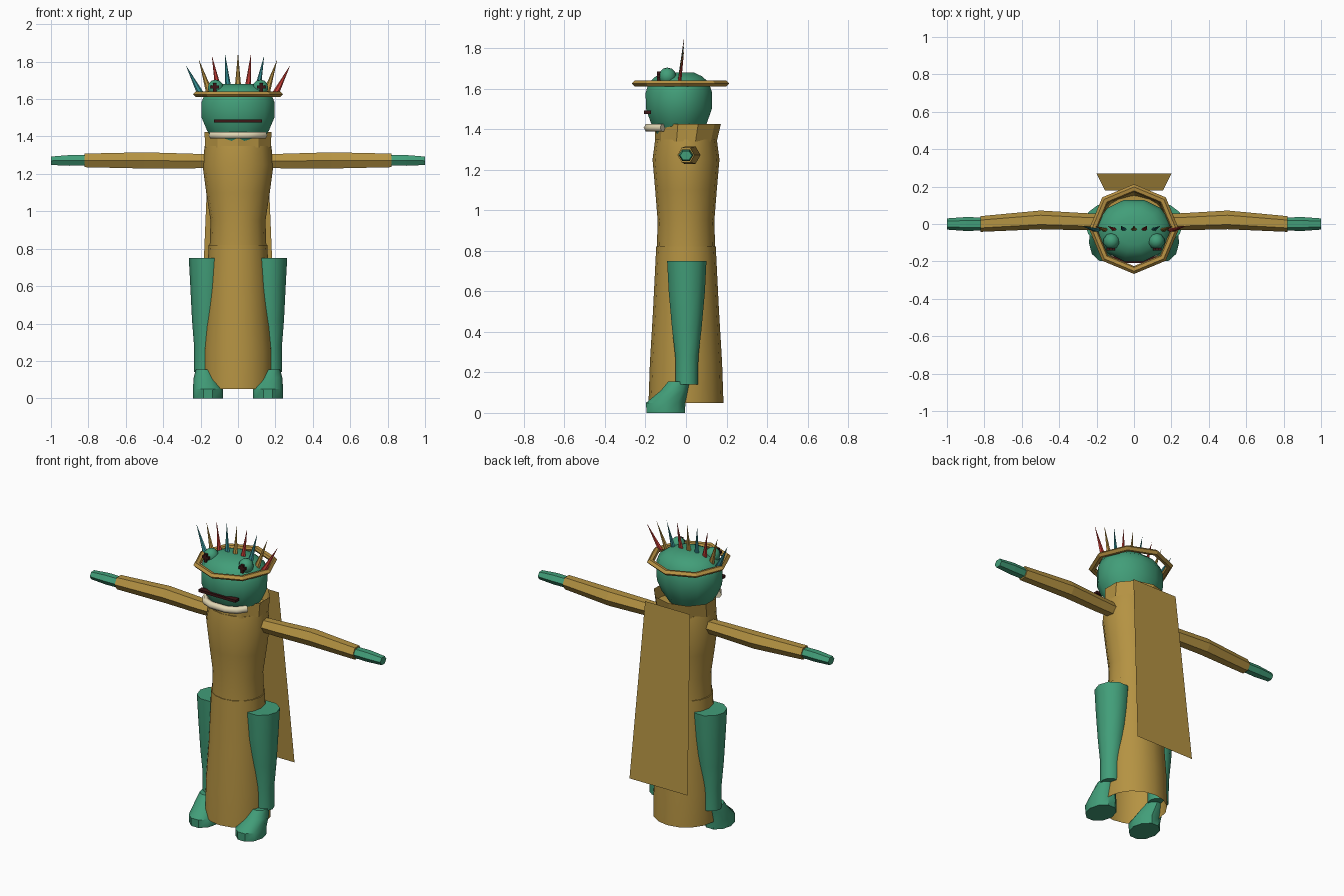
import bpy, bmesh, math
from mathutils import Vector

cube = bpy.data.objects.get("Cube")
if cube:
    bpy.data.objects.remove(cube, do_unlink=True)


def material(name, r, g, b):
    m = bpy.data.materials.new(name)
    m.use_nodes = True
    m.diffuse_color = (r, g, b, 1)
    m.node_tree.nodes["Principled BSDF"].inputs["Base Color"].default_value = (r, g, b, 1)
    return m


GREEN = material("skin green", 0.054, 0.34, 0.19)
GOLD = material("robe gold", 0.46, 0.29, 0.055)
BRIM = material("crown gold", 0.47, 0.28, 0.055)
CREAM = material("lip cream", 0.76, 0.68, 0.46)
DARK = material("dark maroon", 0.045, 0.008, 0.008)
RED = material("spike red", 0.55, 0.045, 0.035)
TEAL = material("spike teal", 0.035, 0.27, 0.29)


def finish(name, bm, mat, smooth=True):
    bmesh.ops.recalc_face_normals(bm, faces=bm.faces)
    me = bpy.data.meshes.new(name)
    bm.to_mesh(me)
    bm.free()
    me.materials.append(mat)
    ob = bpy.data.objects.new(name, me)
    bpy.context.collection.objects.link(ob)
    if smooth:
        bpy.ops.object.select_all(action="DESELECT")
        ob.select_set(True)
        bpy.context.view_layer.objects.active = ob
        bpy.ops.object.shade_smooth_by_angle(angle=math.radians(40))
    return ob


def loft(name, rings, sides, mat, caps=(True, True), along_x=False, turn=0.0, smooth=True):
    """Skin elliptical rings given as (x, y, z, radius_a, radius_b)."""
    bm = bmesh.new()
    loops = []
    for x, y, z, ra, rb in rings:
        loop = []
        for i in range(sides):
            t = turn + math.tau * i / sides
            a, b = ra * math.cos(t), rb * math.sin(t)
            off = Vector((0, a, b)) if along_x else Vector((a, b, 0))
            loop.append(bm.verts.new(Vector((x, y, z)) + off))
        loops.append(loop)
    for lo, hi in zip(loops, loops[1:]):
        for i in range(sides):
            j = (i + 1) % sides
            bm.faces.new((lo[i], lo[j], hi[j], hi[i]))
    if caps[0]:
        bm.faces.new(loops[0])
    if caps[1]:
        bm.faces.new(loops[-1])
    return finish(name, bm, mat, smooth)


def box(name, centre, size, mat):
    bm = bmesh.new()
    bmesh.ops.create_cube(bm, size=1)
    bmesh.ops.scale(bm, vec=size, verts=bm.verts)
    bmesh.ops.translate(bm, vec=centre, verts=bm.verts)
    return finish(name, bm, mat, False)


# Robe: torso, open skirt and flared collar
loft("torso", [(0, 0, 0.8, .152, .144), (0, 0, 0.95, .147, .14), (0, 0, 1.1, .17, .152),
               (0, 0, 1.25, .19, .165), (0, 0, 1.35, .178, .152)], 16, GOLD)
loft("skirt", [(0, 0, 0.05, .188, .185), (0, 0, 0.25, .188, .178),
               (0, 0, 0.5, .17, .163), (0, 0, 0.82, .157, .147)], 16, GOLD, (False, True))
loft("collar", [(0, 0, 1.34, .185, .152), (0, .01, 1.425, .188, .162)], 10, GOLD,
     (False, False), turn=math.pi / 10, smooth=False)

# Cape: one flat sheet hanging behind
bm = bmesh.new()
corners = [(-.155, .18, 1.4), (.155, .18, 1.4), (.2, .27, .32), (-.2, .27, .32)]
bm.faces.new([bm.verts.new(c) for c in corners])
finish("cape", bm, GOLD, False)

# Head, lip and mouth
head_profile = [(1.36, .6), (1.43, .84), (1.5, .99), (1.58, 1), (1.63, .9), (1.66, .7), (1.68, .45)]
loft("head", [(0, -.035, z, .203 * s, .17 * s) for z, s in head_profile], 12, GREEN,
     turn=math.pi / 12)

curve = bpy.data.curves.new("lower_lip", "CURVE")
curve.dimensions = "3D"
curve.bevel_depth = 0.021
curve.bevel_resolution = 1
curve.use_fill_caps = True
path = curve.splines.new("POLY")
lip = [(-.14, -.115), (-.105, -.165), (-.05, -.188), (.05, -.188), (.105, -.165), (.14, -.115)]
path.points.add(len(lip) - 1)
for point, (x, y) in zip(path.points, lip):
    point.co = (x, y, 1.407, 1)
curve.materials.append(CREAM)
bpy.context.collection.objects.link(bpy.data.objects.new("lower_lip", curve))

box("mouth", (0, -.19, 1.483), (.255, .035, .016), DARK)

# Crown ring: eight-sided band around the head
bm = bmesh.new()
section = [(.24, 1.625), (.225, 1.64), (.205, 1.637), (.198, 1.625), (.205, 1.612), (.225, 1.61)]
ring = []
for i in range(8):
    t = math.tau * i / 8
    ring.append([bm.verts.new((r * math.cos(t), r * math.sin(t) - .027, z)) for r, z in section])
for i in range(8):
    a, b = ring[i], ring[(i + 1) % 8]
    for k in range(6):
        n = (k + 1) % 6
        bm.faces.new((a[k], a[n], b[n], b[k]))
finish("crown_ring", bm, BRIM, False)

# Crown spikes fanning out, colours cycling
for i in range(9):
    s = i - 4
    base = Vector((.05 * s, -.033, 1.63))
    tip = Vector((.07 * s, -.01, 1.85 - .0042 * s * s))
    bm = bmesh.new()
    verts = [bm.verts.new(base + Vector((.02 * math.cos(t), .011 * math.sin(t), 0)))
             for t in (math.tau * k / 6 for k in range(6))]
    top = bm.verts.new(tip)
    for k in range(6):
        bm.faces.new((verts[k], verts[(k + 1) % 6], top))
    bm.faces.new(verts)
    finish(f"crown_spike_{i + 1}", bm, (TEAL, BRIM, RED)[i % 3], False)

# Paired parts
for side, s in (("left", 1), ("right", -1)):
    # Eye and slit pupil
    bm = bmesh.new()
    bmesh.ops.create_uvsphere(bm, u_segments=10, v_segments=6, radius=.044)
    bmesh.ops.translate(bm, vec=(.12 * s, -.092, 1.66), verts=bm.verts)
    finish(f"{side}_eye", bm, GREEN)
    box(f"{side}_pupil", (.125 * s, -.135, 1.664), (.045, .014, .016), DARK)
    box(f"{side}_pupil_slit", (.125 * s, -.135, 1.66), (.018, .016, .05), DARK)

    # Sleeve and hand
    loft(f"{side}_sleeve", [(.14 * s, .01, 1.268, .042, .042), (.28 * s, .013, 1.269, .046, .046),
                            (.5 * s, .022, 1.272, .05, .05), (.82 * s, 0, 1.272, .042, .042)],
         6, GOLD, along_x=True, smooth=False)
    loft(f"{side}_hand", [(.81 * s, 0, 1.272, .035, .032), (.9 * s, 0, 1.272, .037, .033),
                          (1.0 * s, 0, 1.27, .03, .026)],
         6, GREEN, along_x=True, smooth=False)

    # Leg and foot
    loft(f"{side}_leg", [(.175 * s, .003, .14, .06, .058), (.175 * s, .004, .28, .06, .06),
                         (.17 * s, .004, .42, .076, .077), (.165 * s, .004, .6, .09, .094),
                         (.163 * s, .004, .75, .1, .102)], 10, GREEN)
    loft(f"{side}_foot", [(.16 * s, -.1, 0, .08, .1), (.16 * s, -.1, .05, .081, .102),
                          (.172 * s, -.058, .11, .065, .07), (.18 * s, -.035, .155, .045, .055)],
         10, GREEN)
